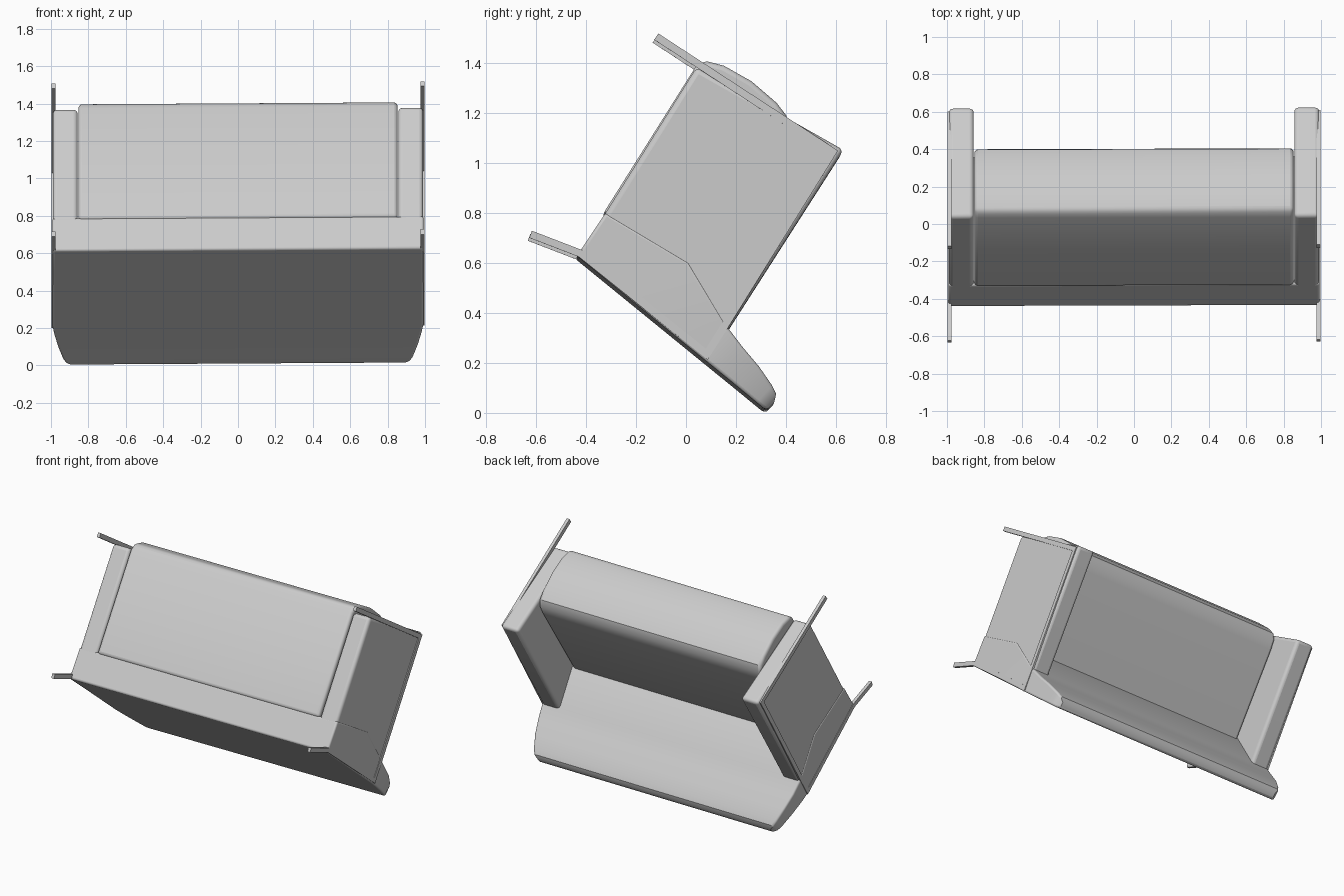
import bpy, bmesh, math
from mathutils import Vector

cube = bpy.data.objects.get("Cube")
if cube:
    bpy.data.objects.remove(cube, do_unlink=True)

fabric = bpy.data.materials.new("light grey")
fabric.use_nodes = True
GREY = (0.6, 0.6, 0.6, 1)
fabric.diffuse_color = GREY
fabric.node_tree.nodes["Principled BSDF"].inputs["Base Color"].default_value = GREY


def finish(name, bm, bevel=0.0, segments=4, limit=35):
    # The whole piece sits very slightly rolled and turned
    for v in bm.verts:
        v.co.z += 0.006 * v.co.x + 0.004
        v.co.y += 0.003 * v.co.x
    bmesh.ops.recalc_face_normals(bm, faces=bm.faces)
    mesh = bpy.data.meshes.new(name)
    bm.to_mesh(mesh)
    bm.free()
    mesh.materials.append(fabric)
    ob = bpy.data.objects.new(name, mesh)
    bpy.context.collection.objects.link(ob)
    if bevel:
        mod = ob.modifiers.new("soft edges", "BEVEL")
        mod.width = bevel
        mod.segments = segments
        mod.limit_method = "ANGLE"
        mod.angle_limit = math.radians(limit)
    bpy.ops.object.select_all(action="DESELECT")
    bpy.context.view_layer.objects.active = ob
    ob.select_set(True)
    bpy.ops.object.shade_smooth_by_angle(angle=math.radians(35))
    return ob


def slab(name, profile, x0, x1, **kw):
    """Extrude a side (y, z) profile across x."""
    bm = bmesh.new()
    face = bm.faces.new([bm.verts.new((x0, y, z)) for y, z in profile])
    ext = bmesh.ops.extrude_face_region(bm, geom=[face])
    moved = [g for g in ext["geom"] if isinstance(g, bmesh.types.BMVert)]
    bmesh.ops.translate(bm, verts=moved, vec=(x1 - x0, 0, 0))
    return finish(name, bm, **kw)


def ribbon(path, width):
    """Outline of a bar of constant width along a path, with mitred corners."""
    pts = [Vector(p) for p in path]
    left, right = [], []
    for i, p in enumerate(pts):
        a = (p - pts[i - 1]).normalized() if i else None
        b = (pts[i + 1] - p).normalized() if i + 1 < len(pts) else None
        a, b = a or b, b or a
        na, nb = Vector((-a.y, a.x)), Vector((-b.y, b.x))
        off = (na + nb) * (width / 2) / (1 + na.dot(nb))
        left.append(p + off)
        right.append(p - off)
    return left, right


def bar(name, path, width, x0, x1):
    """Flat bar made of a strip of quads given thickness."""
    left, right = ribbon(path, width)
    bm = bmesh.new()
    rings = [[bm.verts.new((x, *q)) for x, q in
              ((x0, l), (x1, l), (x1, r), (x0, r))] for l, r in zip(left, right)]
    loft(bm, rings)
    return finish(name, bm)


def loft(bm, rings):
    for a, b in zip(rings, rings[1:]):
        for i in range(4):
            j = (i + 1) % 4
            bm.faces.new((a[i], a[j], b[j], b[i]))
    bm.faces.new(rings[0])
    bm.faces.new(rings[-1][::-1])


# Arms and the leg frames let into their outer sides
arm = [(0.04, 1.375), (0.628, 1.042), (0.165, 0.32), (0.08, 0.21), (-0.43, 0.622)]
frame = [(-0.625, 0.705), (-0.425, 0.628), (0.08, 0.225),
         (0.15, 0.335), (0.585, 1.035), (-0.122, 1.496)]
for side, s in (("right", -1), ("left", 1)):
    slab(side + "_arm", arm, s * 0.857, s * 0.99, bevel=0.022)
    bar(side + "_leg_frame", frame, 0.03, s * 0.975, s * 0.996)

# Seat cushion with a bulging front
seat = [(-0.335, 0.787), (0.035, 1.375), (0.075, 1.4), (0.15, 1.38), (0.26, 1.318),
        (0.36, 1.232), (0.4, 1.18), (0.402, 1.13), (0.37, 1.07), (0.0, 0.52)]
slab("seat_cushion", seat, -0.853, 0.853, bevel=0.02, limit=40)

# Backrest: stations of rear point, front point and half width, tapering at the top
stations = [((-0.44, 0.618), (-0.325, 0.79), 0.993),
            ((-0.3, 0.504), (0.01, 0.59), 0.993),
            ((0.06, 0.211), (0.165, 0.33), 0.993),
            ((0.12, 0.162), (0.225, 0.252), 0.982),
            ((0.2, 0.097), (0.29, 0.175), 0.962),
            ((0.28, 0.031), (0.342, 0.1), 0.935),
            ((0.303, 0.012), (0.358, 0.066), 0.92),
            ((0.322, 0.002), (0.35, 0.032), 0.895)]
bm = bmesh.new()
rings = []
for rear, front, w in stations:
    rings.append([bm.verts.new((x, *p)) for x, p in
                  ((-w, rear), (w, rear), (w, front), (-w, front))])
loft(bm, rings)
finish("backrest", bm, bevel=0.012, limit=50)
